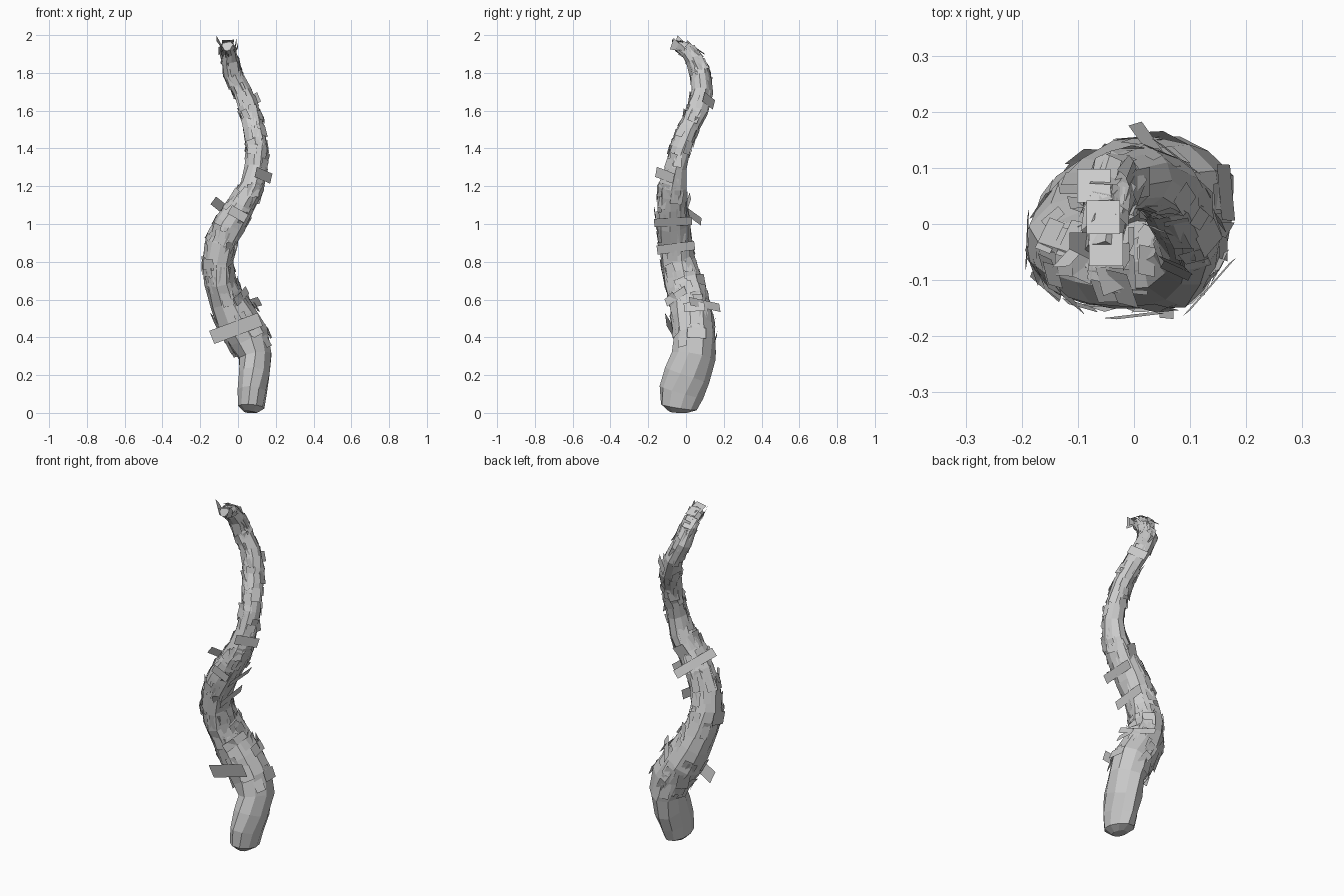
import bpy, bmesh, math, random
from mathutils import Vector

if "Cube" in bpy.data.objects:
    bpy.data.objects.remove(bpy.data.objects["Cube"])
random.seed(7)

# Spine stations: x, y, z, half width across x, half width across y
SPINE = [
    (.066, -.042, .002, .035, .05), (.07, -.038, .03, .07, .098), (.075, -.025, .11, .082, .121),
    (.086, .01, .2, .089, .122), (.088, .04, .3, .092, .114), (.052, .045, .4, .116, .112),
    (-.01, .035, .5, .118, .114), (-.062, .017, .6, .098, .108), (-.097, -.015, .7, .084, .102),
    (-.105, -.042, .8, .084, .092), (-.092, -.057, .9, .084, .087), (-.042, -.067, 1.0, .082, .088),
    (.02, -.074, 1.1, .073, .086), (.074, -.072, 1.2, .062, .075), (.097, -.055, 1.3, .062, .063),
    (.101, -.025, 1.4, .06, .058), (.09, .01, 1.5, .058, .057), (.064, .057, 1.6, .057, .057),
    (.02, .086, 1.7, .051, .055), (-.03, .077, 1.8, .05, .052), (-.046, .047, 1.87, .043, .046),
    (-.05, .005, 1.92, .037, .038), (-.055, -.045, 1.945, .028, .03)]
N = len(SPINE)


def frame(u):
    """Centre, side, depth and tangent axes plus radii at station u."""
    i = min(int(u), N - 2)
    f = u - i
    def tan(k):
        a, b = SPINE[max(k - 1, 0)], SPINE[min(k + 1, N - 1)]
        return (Vector(b[:3]) - Vector(a[:3])).normalized()
    row = [a + (b - a) * f for a, b in zip(SPINE[i], SPINE[i + 1])]
    t = tan(i).lerp(tan(i + 1), f).normalized()
    n1 = (Vector((1, 0, 0)) - t * t.x).normalized()
    return Vector(row[:3]), n1, t.cross(n1), t, row[3], row[4]


def skin(u, ang, grow=0.0):
    c, n1, n2, t, rx, ry = frame(u)
    return c + n1 * (rx + grow) * math.cos(ang) + n2 * (ry + grow) * math.sin(ang)


def finish(bm, name):
    me = bpy.data.meshes.new(name)
    bm.to_mesh(me)
    bm.free()
    ob = bpy.data.objects.new(name, me)
    bpy.context.collection.objects.link(ob)
    return ob


# Faceted, lumpy tapering stem
SIDES = 10
bm = bmesh.new()
rings = []
for k in range(N):
    rings.append([bm.verts.new(skin(k, 2 * math.pi * (j + .15 * k) / SIDES,
                                    random.uniform(-.008, .006) if k > 1 else 0))
                  for j in range(SIDES)])
for a, b in zip(rings, rings[1:]):
    for j in range(SIDES):
        m = (j + 1) % SIDES
        bm.faces.new((a[j], a[m], b[m], b[j]))
bm.faces.new(rings[0][::-1])
bm.faces.new(rings[-1])
for v in bm.verts:
    v.co.z = max(v.co.z, 0)
finish(bm, "twisted_stem")


# Flat bark plates laid over the stem
def plate(bm, u, ang, w, h, lift=.002, roll=0.0, tilt=0.0):
    c, n1, n2, t, rx, ry = frame(u)
    out = (n1 * math.cos(ang) / rx + n2 * math.sin(ang) / ry).normalized()
    across = t.cross(out).normalized()
    p = skin(u, ang) + out * lift
    s = across * math.cos(roll) + t * math.sin(roll)
    v = (t * math.cos(roll) - across * math.sin(roll) + out * tilt).normalized()
    bm.faces.new([bm.verts.new(p + s * a * w / 2 + v * b * h / 2)
                  for a, b in ((-1, -1), (1, -1), (1, 1), (-1, 1))])


bm = bmesh.new()
for i in range(190):
    u = random.uniform(4.5, N - 1.6)
    size = .8 if u > 13 else 1
    plate(bm, u, random.uniform(0, 2 * math.pi), random.uniform(.04, .07) * size,
          random.uniform(.05, .1) * size, random.uniform(-.006, .001),
          random.gauss(0, .12), random.gauss(0, .12))
finish(bm, "bark_plates")

# Large loose strips that stick out of the outline
bm = bmesh.new()
STRIPS = [(5.7, -1.75, .28, .075, .006, -.12), (6, .15, .11, .055, .005, 0), (6.2, .7, .2, .05, .004, 0),
          (10, 0, .2, .05, .004, 0), (11.6, -1.5, .10, .05, .006, 0), (13.6, -.75, .13, .055, .004, 0),
          (11.4, 2.2, .24, .05, .004, .15), (8.7, 3.1, .1, .07, .004, 0), (7, -.6, .14, .045, .008, .1),
          (17.5, .9, .1, .055, .004, 0), (4.8, .1, .1, .06, .003, 0), (11.5, 0, .2, .05, .002, 0)]
for u, ang, w, h, lift, roll in STRIPS:
    plate(bm, u, ang, w, h, lift, roll)
finish(bm, "loose_strips")

# Ragged plates at the hooked tip
bm = bmesh.new()
for x, y, z, ax, ay in [(-.055, .012, 1.962, -.4, 0), (-.072, .068, 1.92, .7, .1), (-.05, -.045, 1.965, -.2, .2)]:
    d = .03
    bm.faces.new([bm.verts.new((x + a * d, y + b * d, z - b * d * abs(ax) + a * d * ay))
                  for a, b in ((-1, -1), (1, -1), (1, 1), (-1, 1))])
# Upright slivers at the very end
for x, y, top, lean in [(-.075, -.04, 2.0, -.04), (-.02, -.06, 1.985, .012), (-.01, -.03, 1.96, .01)]:
    bm.faces.new([bm.verts.new(p) for p in ((x, y - .025, 1.925), (x, y + .025, 1.915),
                                            (x + lean, y + .025, top - .03), (x + lean, y - .005, top))])
finish(bm, "tip_plates")
